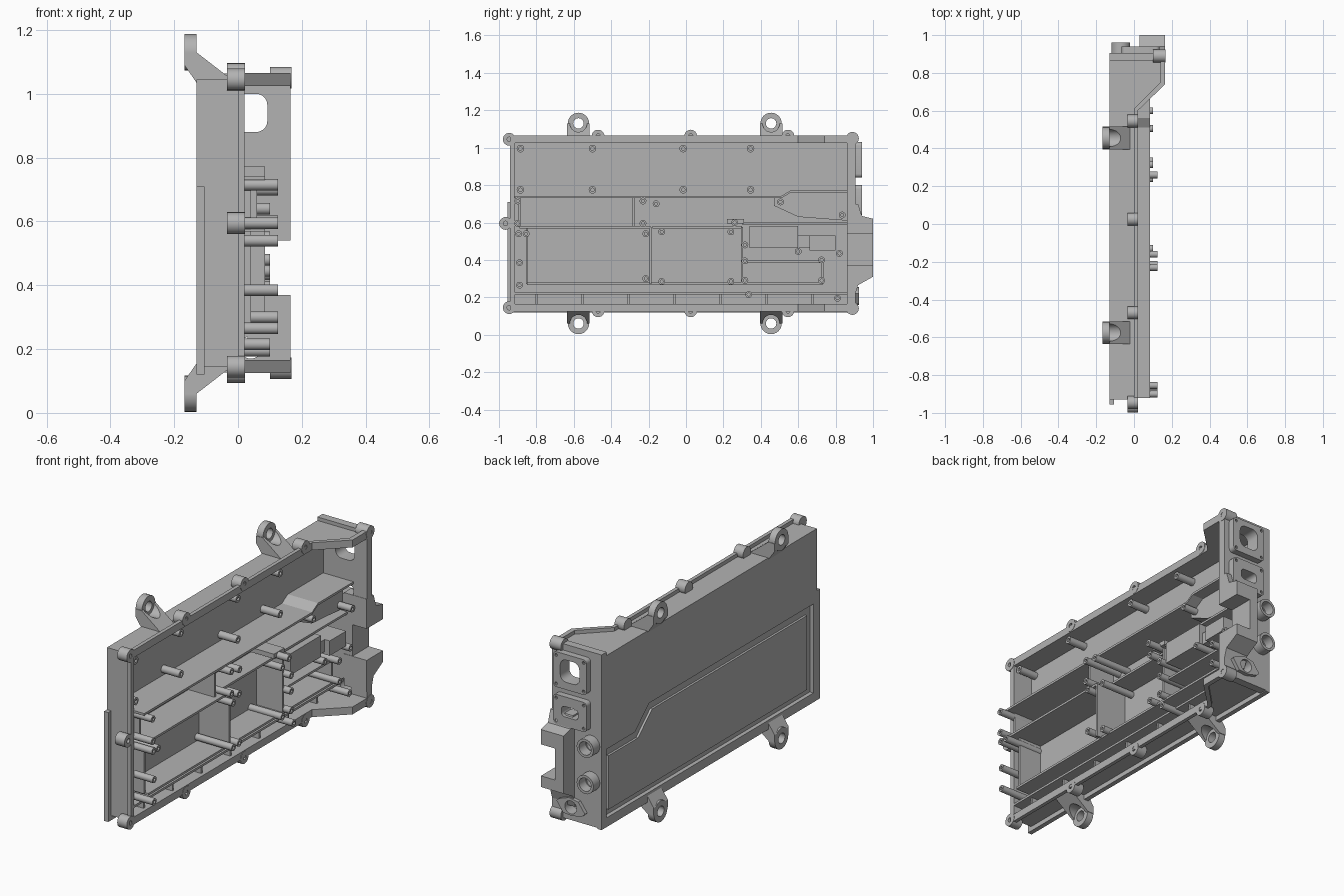
import bpy, bmesh, math
from mathutils import Vector

if "Cube" in bpy.data.objects:
    bpy.data.objects.remove(bpy.data.objects["Cube"], do_unlink=True)

metal = bpy.data.materials.new("cast_grey")
metal.use_nodes = True
metal.diffuse_color = (0.45, 0.45, 0.45, 1)
metal.node_tree.nodes["Principled BSDF"].inputs["Base Color"].default_value = (0.45, 0.45, 0.45, 1)

MID = 0.595                      # mirror height of the housing
FLOOR, RIM, WIDE = -0.095, 0.02, 0.165
AXES = {"x": (1, 2, 0), "y": (0, 2, 1), "z": (0, 1, 2)}


def prism(name, pts, axis, a, b):
    """Extrude a 2D outline along an axis from a to b."""
    i, j, k = AXES[axis]
    bm = bmesh.new()
    rings = []
    for depth in (a, b):
        ring = []
        for p in pts:
            co = Vector()
            co[i], co[j], co[k] = p[0], p[1], depth
            ring.append(bm.verts.new(co))
        rings.append(ring)
    n = len(pts)
    bm.faces.new(rings[0])
    bm.faces.new(rings[1])
    for s in range(n):
        t = (s + 1) % n
        bm.faces.new((rings[0][s], rings[0][t], rings[1][t], rings[1][s]))
    bmesh.ops.recalc_face_normals(bm, faces=bm.faces)
    me = bpy.data.meshes.new(name)
    bm.to_mesh(me)
    bm.free()
    me.materials.append(metal)
    ob = bpy.data.objects.new(name, me)
    bpy.context.collection.objects.link(ob)
    return ob


def rect(u0, u1, v0, v1):
    return [(u0, v0), (u1, v0), (u1, v1), (u0, v1)]


def box(name, x, y, z):
    return prism(name, rect(*y, *z), "x", *x)


def circle(u, v, r, n=24):
    return [(u + r * math.cos(2 * math.pi * i / n), v + r * math.sin(2 * math.pi * i / n)) for i in range(n)]


def rounded(u, v, w, h, r):
    pts = []
    for q, (su, sv) in enumerate(((1, 1), (-1, 1), (-1, -1), (1, -1))):
        for s in range(6):
            t = math.pi / 2 * (q + s / 5)
            pts.append((u + su * (w - r) + r * math.cos(t), v + sv * (h - r) + r * math.sin(t)))
    return pts


def cut(ob, *cutters):
    """Subtract cutters, bake the result and drop the cutters."""
    for c in cutters:
        c.hide_render = True
        m = ob.modifiers.new("cut", "BOOLEAN")
        m.operation, m.solver, m.object = "DIFFERENCE", "EXACT", c
    bpy.context.view_layer.update()
    me = bpy.data.meshes.new_from_object(ob.evaluated_get(bpy.context.evaluated_depsgraph_get()))
    ob.modifiers.clear()
    ob.data = me
    for c in cutters:
        bpy.data.objects.remove(c, do_unlink=True)
    return ob


def tube(name, axis, u, v, r, hole, a, b, deep=None):
    """Cylinder with a bore; a blind bore stops at deep."""
    ob = prism(name, circle(u, v, r), axis, a, b)
    return cut(ob, prism("bore", circle(u, v, hole, 16), axis, a - 0.01 if deep is None else deep, b + 0.01))


# Back floor with stepped recess and raised inner panel
floor = box("floor_plate", (-0.13, FLOOR), (-0.93, 0.905), (0.145, 1.045))
recess = [(-0.9, 0.17), (0.87, 0.17), (0.87, 0.54), (0.62, 0.54), (0.5, 0.65), (-0.9, 0.65)]
cut(floor, prism("recess", recess, "x", -0.2, -0.108))
panel = [(-0.86, 0.2), (0.83, 0.2), (0.83, 0.49), (0.58, 0.49), (0.46, 0.6), (-0.86, 0.6)]
prism("back_panel", panel, "x", -0.12, -0.1)
box("back_lip_front", (-0.13, -0.105), (-0.955, -0.92), (0.12, 0.71))
box("back_lip_bottom", (-0.13, -0.105), (-0.955, 0.905), (0.12, 0.15))

# Long side walls and their flanges, flaring out at the wide end
wall = [(-0.13, -0.93), (RIM, -0.93), (RIM, 0.6), (WIDE, 0.74), (WIDE, 0.905), (-0.13, 0.905)]
lip = [(0, -0.94), (RIM, -0.94), (RIM, 0.6), (WIDE, 0.74), (WIDE, 0.905), (0.14, 0.905), (0.14, 0.75), (0, 0.61)]
for side, s in (("top", 1), ("bottom", -1)):
    prism(side + "_wall", wall, "z", MID + s * 0.43, MID + s * 0.45)
    prism(side + "_flange", lip, "z", MID + s * 0.431, MID + s * 0.47)
box("front_wall", (-0.13, RIM), (-0.93, -0.915), (0.146, 1.044))
box("front_flange", (0, RIM), (-0.941, -0.916), (0.126, 1.064))

# Connector end wall, with a bulge, a notch and openings
end = box("end_wall", (-0.13, WIDE), (0.862, 0.905), (0.126, 1.064))
openings = [rounded(0.035, 0.94, 0.057, 0.06, 0.035), rounded(0.035, 0.72, 0.05, 0.028, 0.02),
            circle(0.04, 0.205, 0.035), circle(-0.07, 0.565, 0.03), circle(-0.07, 0.37, 0.03)]
cut(end, box("notch", (0.08, 0.3), (0.8, 1.1), (0.37, 0.54)),
    *[prism("opening", o, "y", 0.8, 1.1) for o in openings])
for name, z, h, o in (("upper", 0.935, 0.095, openings[0]), ("lower", 0.72, 0.08, openings[1])):
    plate = prism(name + "_port_plate", rounded(0.035, z, 0.1, h, 0.02), "y", 0.9, 0.94)
    screws = [prism("screw", circle(0.035 + a * 0.082, z + b * (h - 0.018), 0.008, 10), "y", 0.92, 1)
              for a in (-1, 1) for b in (-1, 1)]
    cut(plate, prism("opening", o, "y", 0.8, 1.1), *screws)
for z in (0.565, 0.37):
    tube("coolant_pipe", "y", -0.07, z, 0.05, 0.036, 0.895, 0.96)
diamond = [(-0.045, 0.19), (-0.03, 0.175), (0.03, 0.16), (0.085, 0.165),
           (0.125, 0.22), (0.11, 0.235), (0.05, 0.255), (-0.005, 0.245)]
cut(prism("drain_flange", diamond, "y", 0.9, 0.925), prism("opening", openings[2], "y", 0.8, 1.1))
box("bulge_floor", (0.03, 0.08), (0.88, 1.0), (0.31, 0.62))
prism("upper_horn", [(0.86, 0.54), (1, 0.54), (1, 0.62), (0.94, 0.635), (0.92, 0.7), (0.86, 0.7)], "x", 0.03, WIDE)
prism("lower_horn", [(0.86, 0.37), (1, 0.37), (1, 0.31), (0.92, 0.265), (0.9, 0.2), (0.86, 0.2)], "x", 0.03, WIDE)

# Bolt bosses around the rim
rim_bosses = [(-0.945, 1.045), (-0.945, 0.145), (-0.965, MID)]
rim_bosses += [(y, MID + s * 0.467) for y in (-0.47, 0.025, 0.545) for s in (-1, 1)]
for y, z in rim_bosses:
    tube("rim_boss", "x", y, z, 0.034, 0.012, -0.035, RIM + 0.002, -0.02)
for z in (1.05, 0.14):
    tube("end_boss", "x", 0.89, z, 0.034, 0.012, 0.1, WIDE + 0.002, 0.12)

# Four mounting lugs on scooped gussets
for y in (-0.575, 0.455):
    for s in (-1, 1):
        z = MID + s * 0.535
        tube("mount_lug", "x", y, z, 0.057, 0.028, -0.168, -0.13)
        prof = [(-0.13, MID + s * 0.44), (-0.168, MID + s * 0.495), (-0.168, z),
                (-0.13, z), (-0.02, MID + s * 0.45), (-0.02, MID + s * 0.44)]
        gusset = prism("mount_gusset", prof, "y", y - 0.06, y + 0.06)
        cut(gusset, prism("scoop", circle(y, z, 0.046), "x", -0.131, 0.1),
            prism("bore", circle(y, z, 0.028, 16), "x", -0.3, 0.1))

# Interior shelves and dividers, standing proud of the rim
TOP, T = 0.085, 0.006
shelf = [(-0.92, 0.73), (0.51, 0.73), (0.56, 0.76), (0.865, 0.76)]
prism("main_shelf", shelf + [(y, z + 0.012) for y, z in reversed(shelf)], "x", FLOOR - 0.005, TOP)
for y0, y1, z, top in ((-0.89, -0.19, 0.575, TOP), (-0.85, 0.73, 0.272, 0.06), (-0.18, 0.3, 0.575, 0.03),
                       (0.3, 0.73, 0.39, 0.05), (-0.92, 0.87, 0.22, RIM), (0.3, 0.865, 0.595, 0.05)):
    box("shelf", (FLOOR - 0.005, top), (y0, y1), (z - T, z + T))
for y, z0, z1, top in ((-0.28, 0.575, 0.735, 0.06), (-0.19, 0.272, 0.575, TOP), (0.3, 0.272, 0.575, 0.06),
                       (-0.85, 0.272, 0.575, 0.04), (0.73, 0.272, 0.39, 0.05), (-0.89, 0.575, 0.73, 0.04)):
    box("divider", (FLOOR - 0.005, top), (y - T, y + T), (z0, z1))
for i in range(7):
    y = -0.8 + i * 0.246
    box("channel_rib", (FLOOR - 0.005, 0.0), (y - T, y + T), (0.16, 0.22))

# Solid component mounts near the connector end
box("terminal_block", (FLOOR, 0.075), (0.34, 0.6), (0.465, 0.58))
box("terminal_step", (FLOOR, 0.055), (0.6, 0.67), (0.465, 0.53))
box("sensor_block", (FLOOR, 0.085), (0.66, 0.8), (0.45, 0.53))
box("clip_block", (FLOOR, 0.06), (0.22, 0.31), (0.595, 0.62))
prism("sloped_deck", [(0.47, 0.73), (0.47, 0.69), (0.6, 0.63), (0.862, 0.61), (0.862, 0.76), (0.56, 0.76),
                      (0.51, 0.73)], "x", FLOOR, 0.02)

# Screw standoffs: short in the upper bay, tall elsewhere
for y in (-0.885, -0.5, -0.015, 0.345):
    for z in (0.995, 0.775):
        tube("upper_standoff", "x", y, z, 0.02, 0.009, FLOOR - 0.005, 0.012, -0.02)
tall = [(-0.9, 0.715), (-0.9, 0.595), (-0.895, 0.54), (-0.855, 0.54), (-0.89, 0.385), (-0.89, 0.265),
        (-0.23, 0.715), (-0.16, 0.7), (-0.23, 0.595), (-0.215, 0.54), (-0.215, 0.3), (0.26, 0.6)]
low = [(y, z) for y in (-0.13, 0.24) for z in (0.55, 0.285)]
low += [(0.315, 0.48), (0.315, 0.395), (0.315, 0.29), (0.725, 0.4), (0.725, 0.29), (0.6, 0.445),
        (0.82, 0.435), (0.505, 0.71), (0.835, 0.64), (0.81, 0.195), (0.335, 0.215)]
for name, spots, top in (("tall_standoff", tall, 0.125), ("low_standoff", low, 0.1)):
    for y, z in spots:
        tube(name, "x", y, z, 0.018, 0.008, FLOOR - 0.005, top, top - 0.03)

# Smooth the round surfaces while keeping edges crisp
bpy.ops.object.select_all(action="DESELECT")
for ob in bpy.context.collection.objects:
    if ob.type == "MESH" and metal.name in ob.data.materials:
        ob.select_set(True)
        bpy.context.view_layer.objects.active = ob
bpy.ops.object.shade_smooth_by_angle(angle=math.radians(30))
